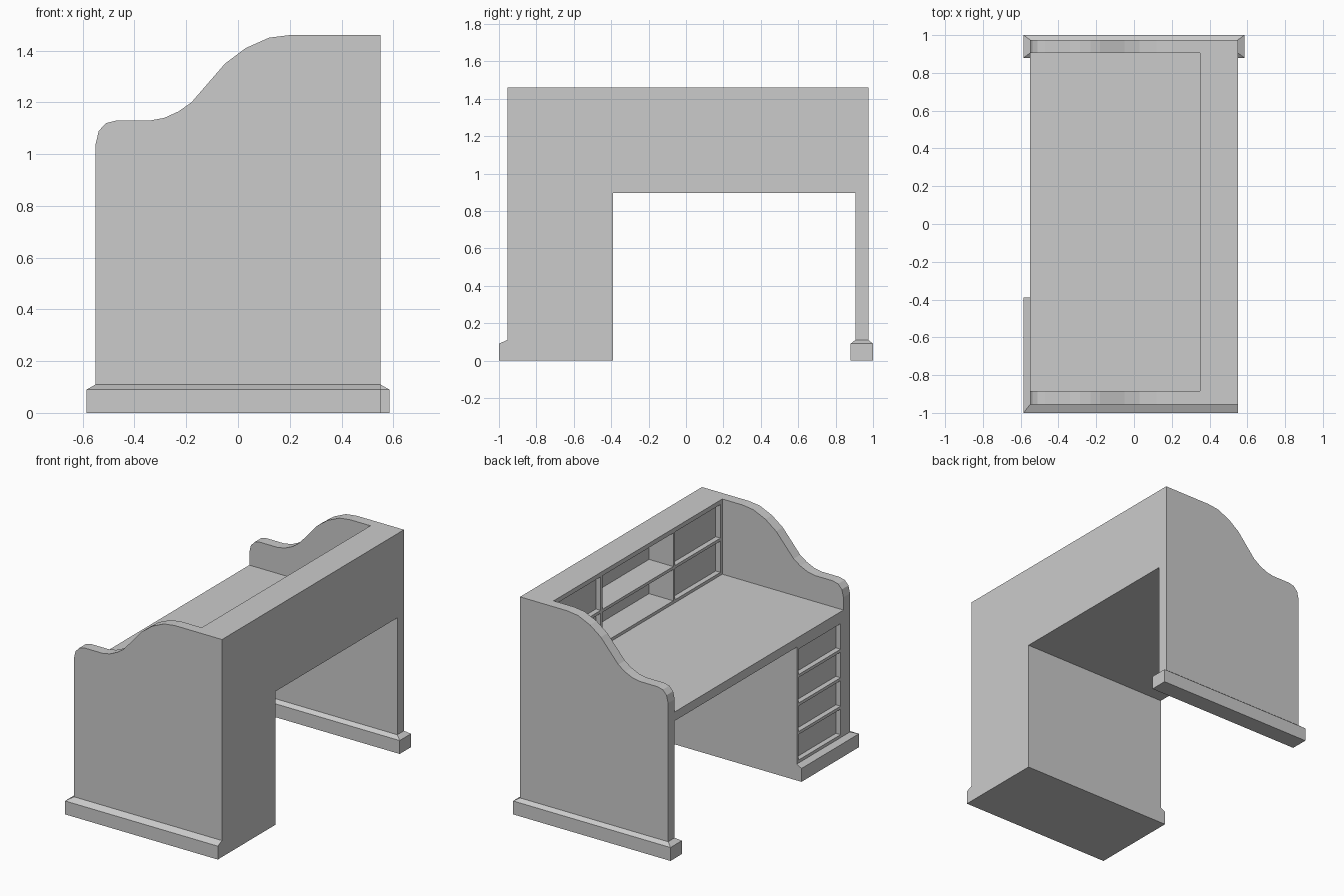
import bpy

if "Cube" in bpy.data.objects:
    bpy.data.objects.remove(bpy.data.objects["Cube"])

def mesh(name, verts, faces):
    me = bpy.data.meshes.new(name)
    me.from_pydata(verts, [], faces)
    ob = bpy.data.objects.new(name, me)
    bpy.context.collection.objects.link(ob)
    return ob

def prism(name, lower, upper):
    """Closed solid between two matching outlines."""
    n = len(lower)
    sides = [(i, (i + 1) % n, (i + 1) % n + n, i + n) for i in range(n)]
    return mesh(name, lower + upper, [tuple(range(n))[::-1], tuple(range(n, 2 * n))] + sides)

def rect(x, y, z):
    return [(x[0], y[0], z), (x[1], y[0], z), (x[1], y[1], z), (x[0], y[1], z)]

def box(name, x, y, z):
    return prism(name, rect(x, y, z[0]), rect(x, y, z[1]))

def plinth(name, x, y, top_x, top_y):
    """Straight skirting with a sloped top edge."""
    ob = prism(name, rect(x, y, 0.09), rect(top_x, top_y, 0.11))
    me = ob.data
    verts = rect(x, y, 0) + [tuple(v.co) for v in me.vertices]
    faces = [(3, 2, 1, 0), (8, 9, 10, 11)]
    for k in (0, 4):
        faces += [(k + i, k + (i + 1) % 4, k + 4 + (i + 1) % 4, k + 4 + i) for i in range(4)]
    me.clear_geometry()
    me.from_pydata(verts, [], faces)
    return ob

# main dimensions
FRONT, BACK, TOP = -0.55, 0.55, 1.46
IN_L, IN_R = -0.885, 0.905      # inner faces of the side panels
CAB = -0.39                     # inner side of the drawer cabinet
DESK0, DESK1 = 0.895, 0.955     # desktop underside and top
HUTCH = 0.35                    # hutch front plane

# scrolled side panels
profile = [(BACK, 0.11), (BACK, TOP), (0.20, TOP), (0.12, 1.45), (0.03, 1.41), (-0.05, 1.35),
           (-0.18, 1.20), (-0.23, 1.165), (-0.285, 1.14), (-0.34, 1.13), (-0.47, 1.13),
           (-0.51, 1.12), (-0.538, 1.09), (FRONT, 1.04), (FRONT, 0.11)]
for name, y0, y1 in (("cabinet_side_panel", -0.955, IN_L), ("open_side_panel", IN_R, 0.975)):
    prism(name, [(x, y0, z) for x, z in profile], [(x, y1, z) for x, z in profile])

# skirtings
plinth("cabinet_plinth", (-0.585, BACK), (-1.0, CAB), (FRONT, BACK), (-0.955, CAB))
plinth("open_side_foot", (-0.585, 0.585), (0.88, 1.0), (FRONT, BACK), (IN_R, 0.975))

# desktop
box("desktop", (FRONT, BACK), (IN_L, IN_R), (DESK0, DESK1))

# drawer cabinet: recessed drawer fronts behind a face frame
face = FRONT + 0.035
box("cabinet_body", (face, BACK), (IN_L, CAB), (0.11, DESK0))
box("cabinet_stile_outer", (FRONT, face), (IN_L, -0.855), (0.11, DESK0))
box("cabinet_stile_inner", (FRONT, face), (CAB - 0.02, CAB), (0.11, DESK0))
step = (DESK0 - 0.13) / 4
for i in range(5):
    z = 0.11 + i * step
    box(f"drawer_rail_{i}", (FRONT, face), (-0.855, CAB - 0.02), (z, z + 0.02))

# hutch shell
box("hutch_back", (0.53, BACK), (IN_L, IN_R), (DESK1, TOP))
box("hutch_top", (HUTCH, 0.53), (IN_L, IN_R), (1.43, TOP))
for name, z in (("hutch_bottom", DESK1), ("hutch_shelf", 1.185)):
    box(name, (HUTCH, 0.53), (IN_L, IN_R), (z, z + 0.02))
for name, y in (("left_end", IN_L), ("left_divider", -0.385),
                ("right_divider", 0.385), ("right_end", IN_R - 0.02)):
    box("hutch_" + name, (HUTCH, 0.53), (y, y + 0.02), (DESK1 + 0.02, 1.43))

# small recessed drawers at each end of the hutch, open cubbies between
for side, y in (("left", (IN_L + 0.02, -0.385)), ("right", (0.405, IN_R - 0.02))):
    for row, z in (("lower", (DESK1 + 0.02, 1.185)), ("upper", (1.205, 1.43))):
        box(f"hutch_drawer_{side}_{row}", (HUTCH + 0.035, 0.53), y, z)

# consistent outward normals
import bmesh
for ob in bpy.context.collection.objects:
    bm = bmesh.new()
    bm.from_mesh(ob.data)
    bmesh.ops.recalc_face_normals(bm, faces=bm.faces)
    bm.to_mesh(ob.data)
    bm.free()
